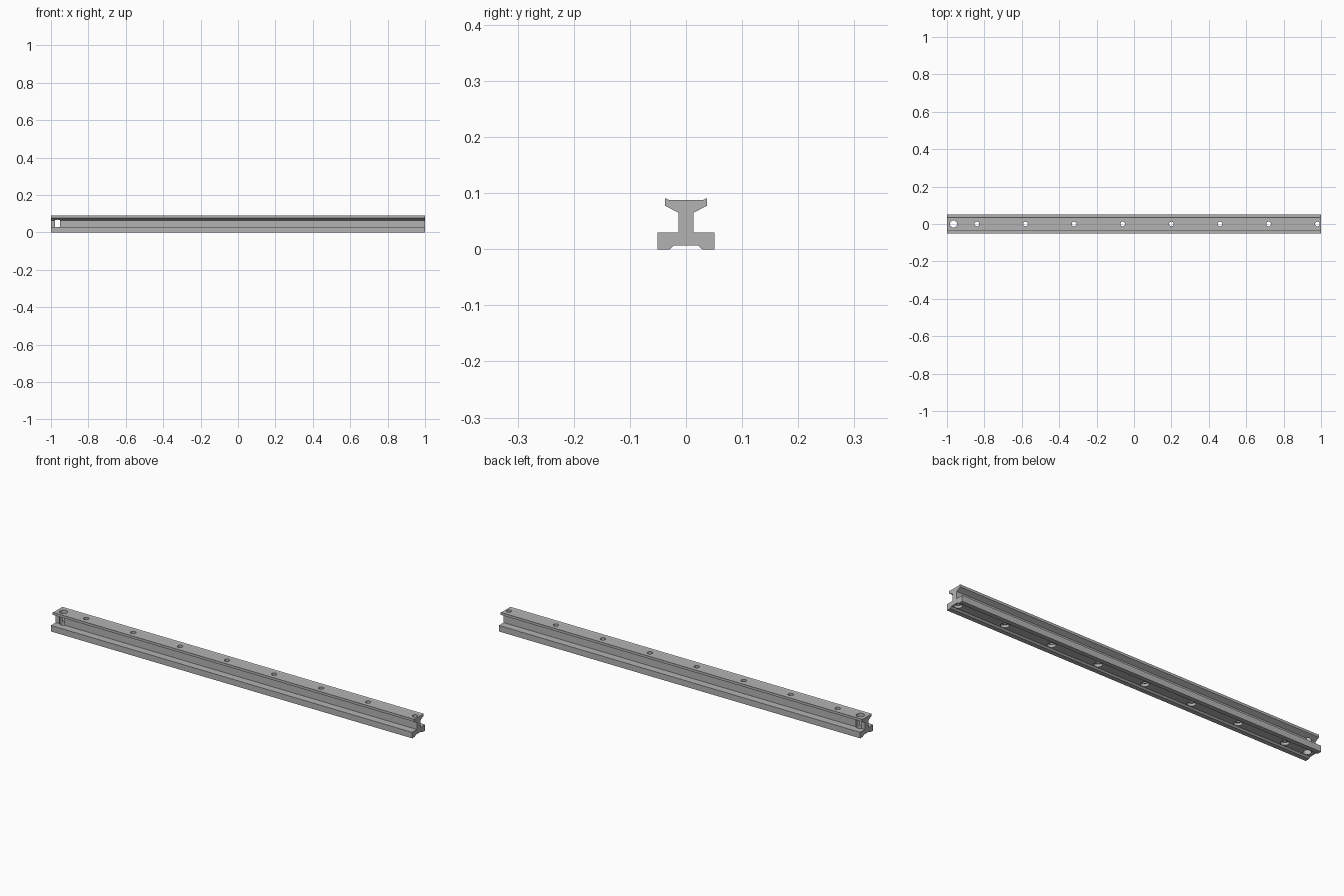
import bpy
import bmesh
from mathutils import Matrix

cube = bpy.data.objects.get("Cube")
if cube:
    bpy.data.objects.remove(cube, do_unlink=True)

# Material
steel = bpy.data.materials.new("light grey steel")
steel.use_nodes = True
grey = (0.45, 0.45, 0.45, 1)
steel.diffuse_color = grey
steel.node_tree.nodes["Principled BSDF"].inputs["Base Color"].default_value = grey


def make_object(name, bm):
    bmesh.ops.recalc_face_normals(bm, faces=bm.faces)
    mesh = bpy.data.meshes.new(name)
    bm.to_mesh(mesh)
    bm.free()
    mesh.materials.append(steel)
    obj = bpy.data.objects.new(name, mesh)
    bpy.context.collection.objects.link(obj)
    return obj


# Rail: half cross-section (y, z), mirrored and extruded along x
half = [(0.021, 0.007), (0.029, 0), (0.051, 0), (0.051, 0.03),
        (0.0135, 0.03), (0.0135, 0.065), (0.037, 0.0775),
        (0.037, 0.09), (0.034, 0.09), (0.031, 0.088)]
profile = half + [(-y, z) for y, z in reversed(half)]
bm = bmesh.new()
section = bm.faces.new([bm.verts.new((-1, y, z)) for y, z in profile])
grown = bmesh.ops.extrude_face_region(bm, geom=[section])
moved = [v for v in grown["geom"] if isinstance(v, bmesh.types.BMVert)]
bmesh.ops.translate(bm, verts=moved, vec=(2, 0, 0))
rail = make_object("rail", bm)


# Holes
def drill(name, x, radius, bottom, top):
    bm = bmesh.new()
    bmesh.ops.create_cone(bm, cap_ends=True, segments=32, radius1=radius,
                          radius2=radius, depth=top - bottom,
                          matrix=Matrix.Translation((x, 0, (top + bottom) / 2)))
    cutter = make_object(name, bm)
    cutter.hide_render = True
    cut = rail.modifiers.new(name, "BOOLEAN")
    cut.operation = "DIFFERENCE"
    cut.solver = "EXACT"
    cut.object = cutter
    return cutter


cutters = [drill("end_hole_cutter", -0.965, 0.019, -0.02, 0.12)]
for i in range(8):
    x = -0.84 + 0.26 * i
    cutters.append(drill("bolt_hole_cutter", x, 0.0125, -0.02, 0.12))
    cutters.append(drill("counterbore_cutter", x, 0.019, -0.02, 0.02))

# Apply the cuts and remove the cutters
bpy.context.view_layer.objects.active = rail
rail.select_set(True)
for cut in list(rail.modifiers):
    bpy.ops.object.modifier_apply(modifier=cut.name)
for cutter in cutters:
    bpy.data.objects.remove(cutter, do_unlink=True)
bpy.ops.object.select_all(action="DESELECT")
rail.select_set(True)
bpy.ops.object.shade_smooth_by_angle(angle=0.4)
